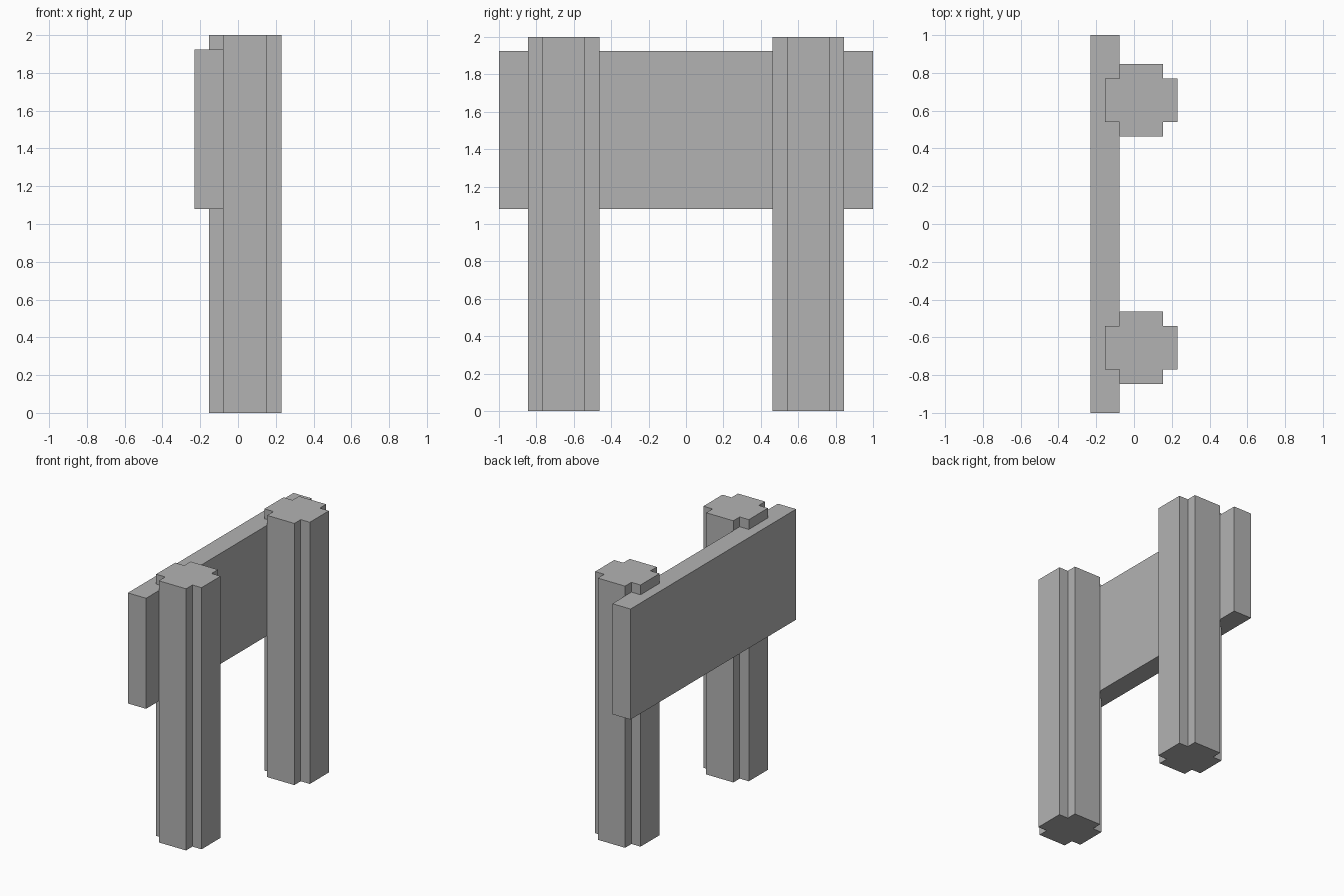
import bpy
import bmesh

cube = bpy.data.objects.get("Cube")
if cube:
    bpy.data.objects.remove(cube, do_unlink=True)

# Single plain grey
GREY = (0.45, 0.45, 0.45, 1.0)
grey = bpy.data.materials.new("plain grey")
grey.use_nodes = True
grey.diffuse_color = GREY
grey.node_tree.nodes["Principled BSDF"].inputs["Base Color"].default_value = GREY


def extrude_outline(name, outline, bottom, top):
    """Solid with a flat outline in x and y, raised from bottom to top."""
    bm = bmesh.new()
    base = bm.faces.new([bm.verts.new((x, y, bottom)) for x, y in outline])
    result = bmesh.ops.extrude_face_region(bm, geom=[base], use_keep_orig=True)
    raised = [g for g in result["geom"] if isinstance(g, bmesh.types.BMVert)]
    bmesh.ops.translate(bm, verts=raised, vec=(0, 0, top - bottom))
    bmesh.ops.recalc_face_normals(bm, faces=bm.faces)
    mesh = bpy.data.meshes.new(name)
    bm.to_mesh(mesh)
    bm.free()
    mesh.materials.append(grey)
    obj = bpy.data.objects.new(name, mesh)
    bpy.context.collection.objects.link(obj)
    return obj


# Posts: square section with a notch cut from each corner
OUTER, INNER = 0.192, 0.115
POST_X, POST_Y = 0.038, 0.654
corner = [(OUTER, INNER), (INNER, INNER), (INNER, OUTER)]
notched = []
for quarter in range(4):
    notched += corner
    corner = [(-y, x) for x, y in corner]

for name, side in (("front_post", -1), ("back_post", 1)):
    section = [(x + POST_X, y + side * POST_Y) for x, y in notched]
    extrude_outline(name, section, 0.0, 2.0)

# Board fixed across the posts, swallowing their side ribs
LEFT, RIGHT = -0.231, -0.077
extrude_outline("board", [(LEFT, -1), (RIGHT, -1), (RIGHT, 1), (LEFT, 1)], 1.08, 1.925)
